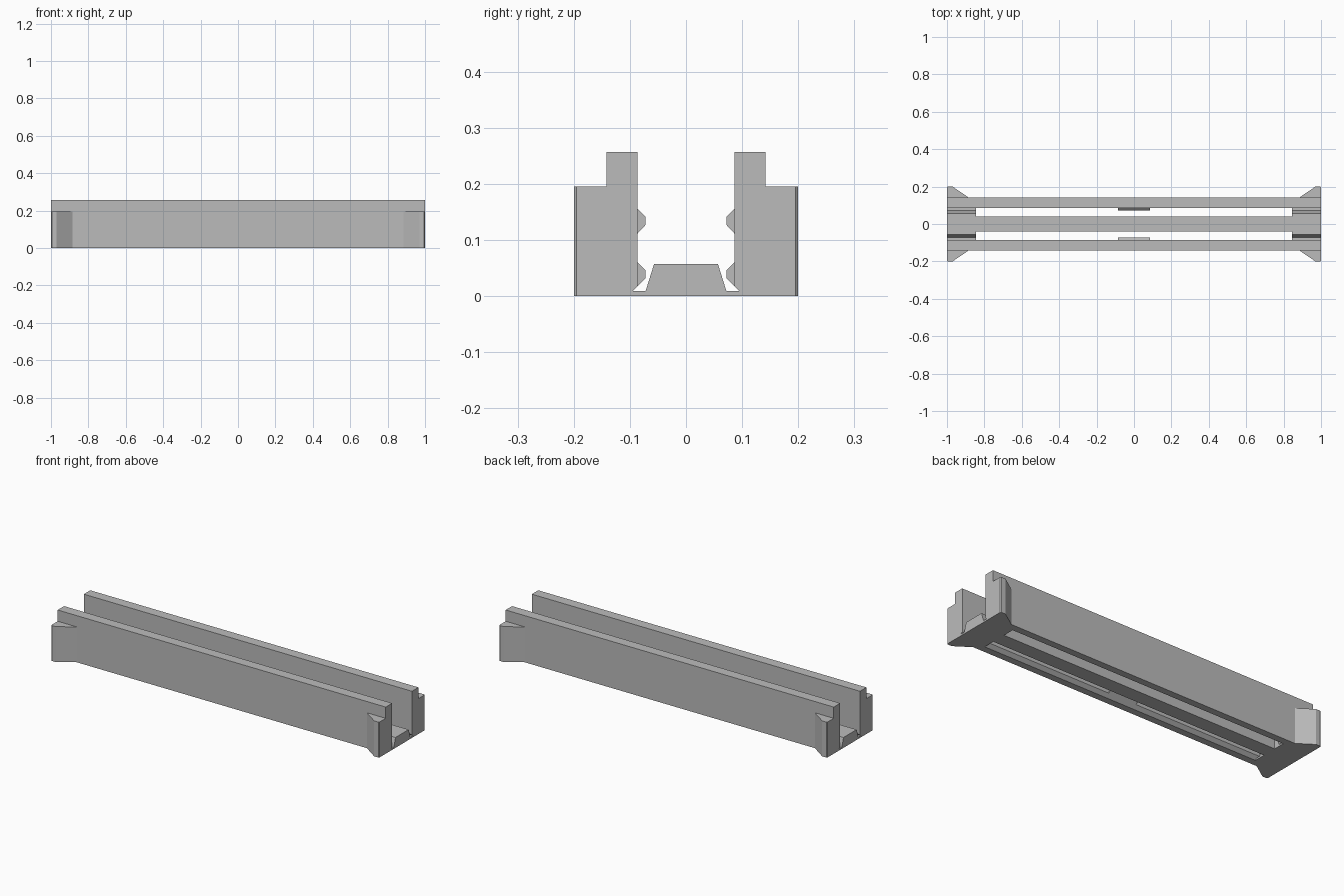
import bpy
import bmesh

cube = bpy.data.objects.get("Cube")
if cube:
    bpy.data.objects.remove(cube, do_unlink=True)

grey = bpy.data.materials.new("plain grey")
grey.use_nodes = True
colour = (0.5, 0.5, 0.5, 1)
grey.diffuse_color = colour
grey.node_tree.nodes["Principled BSDF"].inputs["Base Color"].default_value = colour


def prism(name, outline, start, end, axis):
    """Extrude a flat outline: (y, z) points along x, or (x, y) points along z."""
    def place(p, d):
        return (d, p[0], p[1]) if axis == "x" else (p[0], p[1], d)
    bm = bmesh.new()
    low = [bm.verts.new(place(p, start)) for p in outline]
    high = [bm.verts.new(place(p, end)) for p in outline]
    bm.faces.new(low)
    bm.faces.new(high)
    for i in range(len(outline)):
        j = (i + 1) % len(outline)
        bm.faces.new((low[i], low[j], high[j], high[i]))
    bmesh.ops.recalc_face_normals(bm, faces=bm.faces)
    mesh = bpy.data.meshes.new(name)
    bm.to_mesh(mesh)
    bm.free()
    mesh.materials.append(grey)
    obj = bpy.data.objects.new(name, mesh)
    bpy.context.collection.objects.link(obj)
    return obj


INNER, OUTER, TIP = 0.086, 0.142, 0.072
RIDGE, BRIDGE = 0.057, 0.845

for side, s in (("back", 1), ("front", -1)):
    # Long wall with a chamfered inner foot
    wall = [(0.104, 0), (OUTER, 0), (OUTER, 0.257), (INNER, 0.257), (INNER, 0.018)]
    prism(side + "_wall", [(s * y, z) for y, z in wall], -1, 1, "x")

    # Snap bumps in the middle of the wall's inner face
    upper = [(INNER, 0.112), (TIP, 0.127), (TIP, 0.141), (INNER, 0.155)]
    lower = [(INNER, 0.018), (TIP, 0.032), (TIP, 0.046), (INNER, 0.06)]
    for level, bump in (("upper", upper), ("lower", lower)):
        prism(f"{side}_{level}_bump", [(s * y, z) for y, z in bump], -0.085, 0.085, "x")

    # Flared corner wings
    wing = [(1, OUTER), (1, 0.195), (0.995, 0.2), (0.97, 0.2), (0.885, OUTER)]
    for end, e in (("left", 1), ("right", -1)):
        prism(f"{side}_{end}_wing", [(e * x, s * y) for x, y in wing], 0, 0.195, "z")

# Central strip between the two slots
prism("center_strip", [(-0.04, 0), (0.04, 0), (0.04, RIDGE), (-0.04, RIDGE)],
      -BRIDGE, BRIDGE, "x")

# Tapered bridges joining the walls at both ends
half = [(0.104, 0), (0.095, 0.009), (TIP, 0.009), (RIDGE, RIDGE)]
bridge = half + [(-y, z) for y, z in reversed(half)]
for end, e in (("left", 1), ("right", -1)):
    prism(end + "_bridge", bridge, e * BRIDGE, e, "x")
